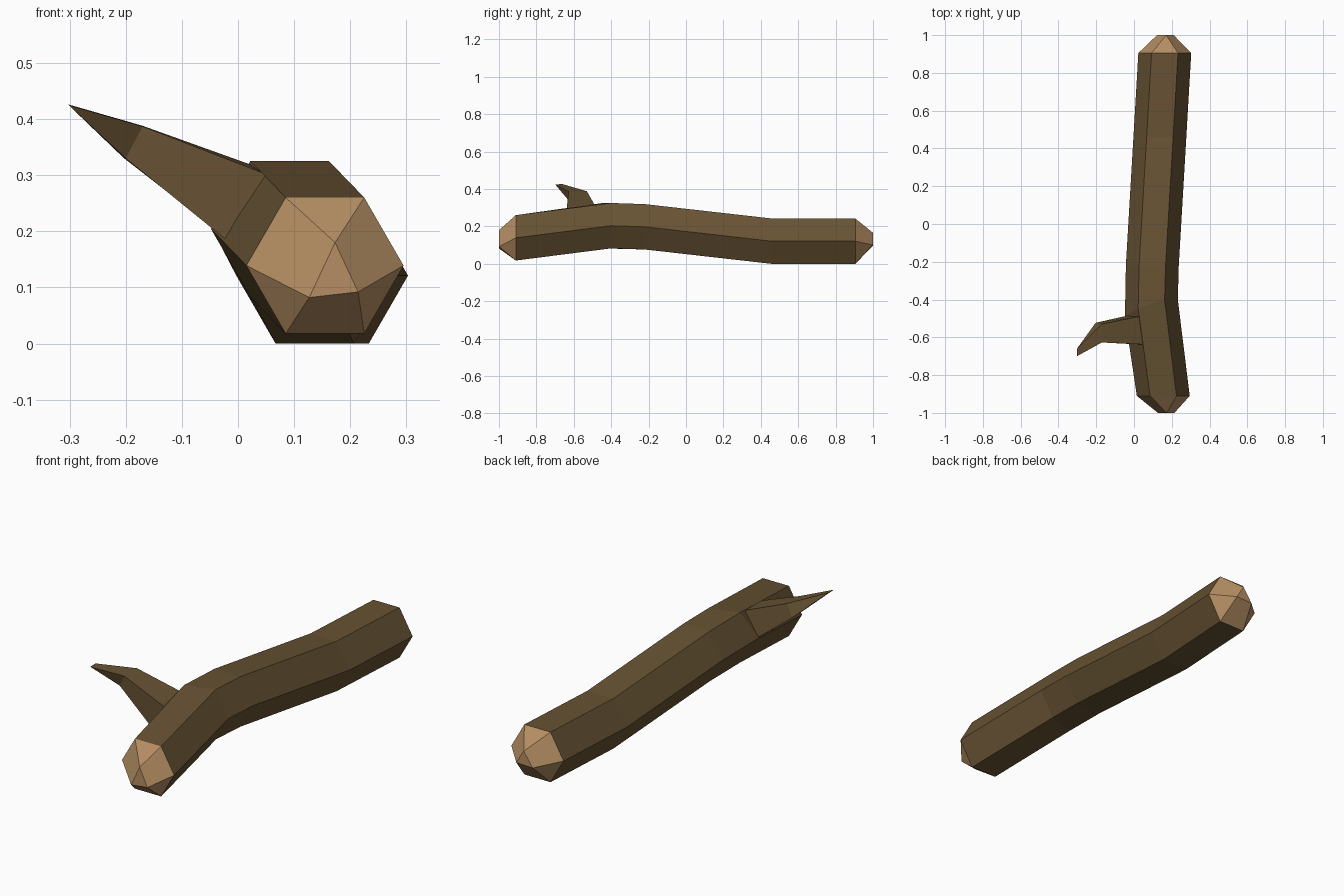
import bpy, bmesh, math
from mathutils import Vector

if "Cube" in bpy.data.objects:
    bpy.data.objects.remove(bpy.data.objects["Cube"])


def material(name, rgb):
    m = bpy.data.materials.new(name)
    m.diffuse_color = (*rgb, 1)
    m.use_nodes = True
    m.node_tree.nodes["Principled BSDF"].inputs["Base Color"].default_value = m.diffuse_color
    return m


bark = material("bark brown", (0.135, 0.085, 0.033))
wood = material("cut wood tan", (0.46, 0.27, 0.125))


def finish(bm, name, mats):
    bmesh.ops.remove_doubles(bm, verts=bm.verts, dist=1e-4)
    bmesh.ops.recalc_face_normals(bm, faces=bm.faces)
    me = bpy.data.meshes.new(name)
    bm.to_mesh(me)
    bm.free()
    for m in mats:
        me.materials.append(m)
    ob = bpy.data.objects.new(name, me)
    bpy.context.collection.objects.link(ob)


def bridge(bm, a, b):
    n = len(a)
    for i in range(n):
        bm.faces.new((a[i], a[(i + 1) % n], b[(i + 1) % n], b[i]))


# Log: hexagonal rings (centre x, y, centre z, y shift of the left side)
bm = bmesh.new()
rings = []
for cx, y, cz, shift in [(0.155, -0.91, 0.139, 0), (0.092, -0.40, 0.204, -0.09),
                         (0.097, -0.22, 0.198, 0), (0.137, 0.46, 0.121, 0),
                         (0.163, 0.905, 0.121, 0)]:
    ring = []
    for i in range(6):
        a = math.radians(60 * i)
        dy = shift * max(0, -math.cos(a))
        ring.append(bm.verts.new((cx + 0.14 * math.cos(a), y + dy, cz + 0.14 * math.sin(a))))
    rings.append(ring)
for a, b in zip(rings, rings[1:]):
    bridge(bm, a, b)


# Cut ends: a small triangle joined to the hexagon by three quads and three triangles
def cap(ring, pts):
    t = [bm.verts.new(p) for p in pts]   # top, lower left, lower right
    faces = [bm.faces.new(t)]
    for k, (i, j) in enumerate([(1, 2), (3, 4), (5, 0)]):
        nxt = t[(k + 1) % 3]
        faces.append(bm.faces.new((ring[i], ring[j], t[k])))
        faces.append(bm.faces.new((ring[j], ring[(j + 1) % 6], nxt, t[k])))
    for f in faces:
        f.material_index = 1


cap(rings[0], [(0.173, -1, 0.18), (0.127, -1, 0.082), (0.214, -1, 0.092)])
cap(rings[-1], [(0.17, 1, 0.166), (0.122, 1, 0.097), (0.21, 1, 0.1)])
finish(bm, "log", [bark, wood])

# Side branch: four-sided, bent, tapering to a narrow edge; root sits inside the log
bm = bmesh.new()
sections = [
    [(0.06, -0.637, 0.288), (0.05, -0.487, 0.296), (-0.015, -0.485, 0.18), (0.0, -0.637, 0.165)],
    [(0.042, -0.637, 0.305), (0.025, -0.49, 0.318), (-0.042, -0.487, 0.205), (-0.025, -0.635, 0.188)],
    [(-0.17, -0.627, 0.387), (-0.17, -0.53, 0.388), (-0.203, -0.523, 0.33), (-0.2, -0.62, 0.33)],
    [(-0.302, -0.70, 0.425), (-0.302, -0.66, 0.426), (-0.302, -0.66, 0.426), (-0.302, -0.70, 0.425)],
]
loops = [[bm.verts.new(p) for p in s] for s in sections]
for a, b in zip(loops, loops[1:]):
    bridge(bm, a, b)
bm.faces.new(loops[0])
finish(bm, "branch", [bark])
